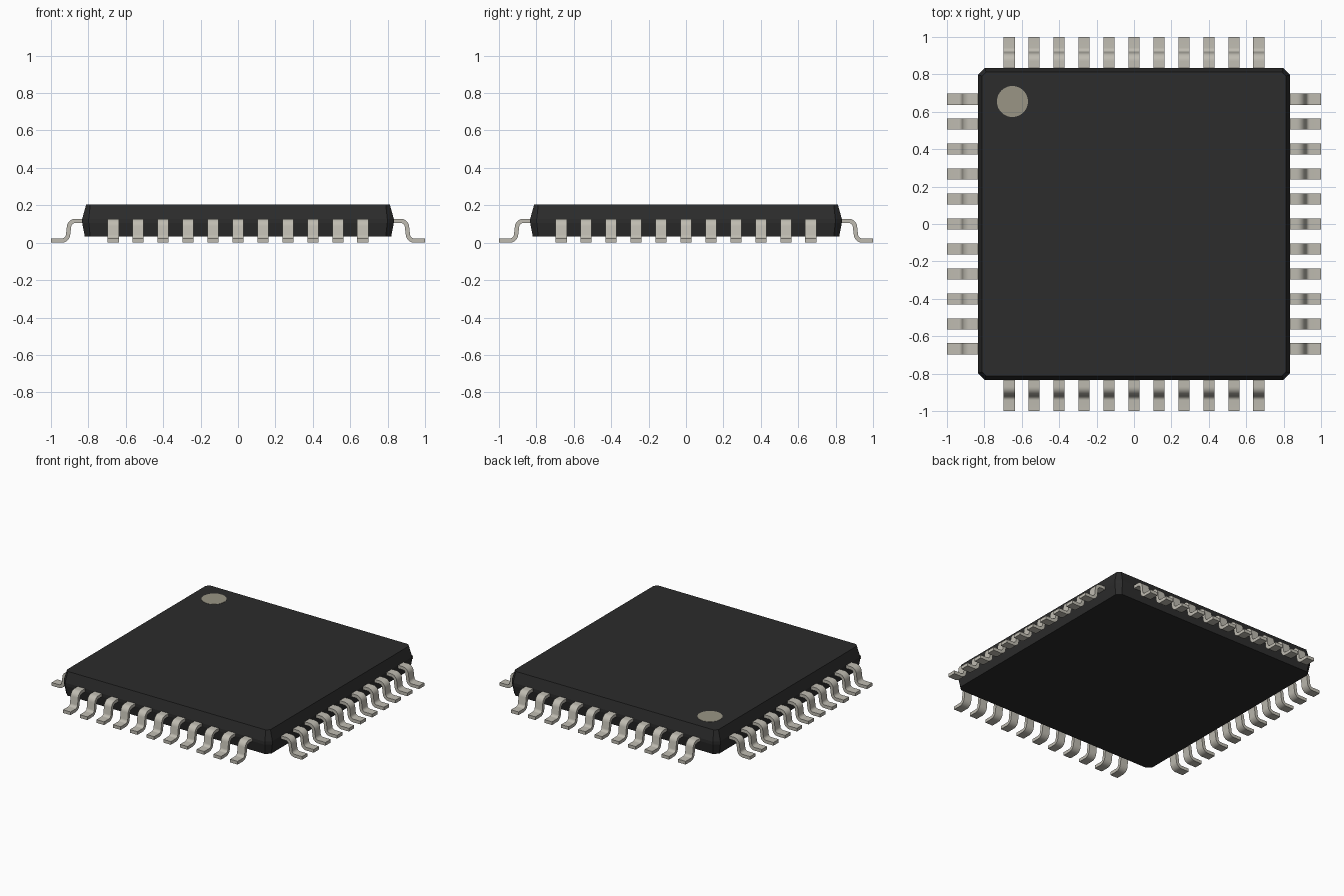
import bpy, bmesh, math
from mathutils import Matrix

cube = bpy.data.objects.get("Cube")
if cube:
    bpy.data.objects.remove(cube, do_unlink=True)


def material(name, rgb):
    m = bpy.data.materials.new(name)
    m.use_nodes = True
    m.diffuse_color = (*rgb, 1)
    bsdf = next(n for n in m.node_tree.nodes if n.type == 'BSDF_PRINCIPLED')
    bsdf.inputs["Base Color"].default_value = (*rgb, 1)
    return m


BLACK = material("black_plastic", (0.025, 0.025, 0.025))
METAL = material("lead_metal", (0.52, 0.50, 0.44))
MARK = material("marker_beige", (0.32, 0.30, 0.235))


def finish(bm, name, mat):
    bmesh.ops.recalc_face_normals(bm, faces=bm.faces)
    mesh = bpy.data.meshes.new(name)
    bm.to_mesh(mesh)
    bm.free()
    mesh.materials.append(mat)
    ob = bpy.data.objects.new(name, mesh)
    bpy.context.collection.objects.link(ob)
    return ob


# Package body: chamfered square sections, widest around the lead plane
bm = bmesh.new()
rings = []
for z, h, c in [(0.032, 0.819, 0.029), (0.106, 0.833, 0.035),
                (0.128, 0.833, 0.035), (0.203, 0.812, 0.022)]:
    k = h - c
    pts = [(k, -h), (h, -k), (h, k), (k, h), (-k, h), (-h, k), (-h, -k), (-k, -h)]
    rings.append([bm.verts.new((x, y, z)) for x, y in pts])
for a, b in zip(rings, rings[1:]):
    for i in range(8):
        j = (i + 1) % 8
        bm.faces.new((a[i], a[j], b[j], b[i]))
bm.faces.new(rings[0][::-1])
bm.faces.new(rings[-1])
finish(bm, "package_body", BLACK)

# Pin one marker: thin disc on the top face
bm = bmesh.new()
bmesh.ops.create_cone(bm, cap_ends=True, segments=48, radius1=0.083, radius2=0.083,
                      depth=0.004, matrix=Matrix.Translation((-0.65, 0.655, 0.2025)))
finish(bm, "pin_one_marker", MARK)

# Gull-wing lead profile: centre line of two arcs, thickened along its normal
THICK, WIDTH, PITCH, COUNT = 0.023, 0.06, 0.1335, 11
RADIUS, SWEEP, STEPS = 0.033, math.radians(83), 8
Z_TOP, Z_FOOT, X_MID = 0.1165, THICK / 2, 0.906
z_mid = (Z_TOP + Z_FOOT) / 2
drop = (Z_TOP - Z_FOOT) / 2 - RADIUS * (1 - math.cos(SWEEP))
reach = drop / math.tan(SWEEP) + RADIUS * math.sin(SWEEP)

upper = [(0.80, Z_TOP, 0.0)]
for i in range(STEPS + 1):
    t = SWEEP * i / STEPS
    upper.append((X_MID - reach + RADIUS * math.sin(t),
                  Z_TOP - RADIUS * (1 - math.cos(t)), t))
lower = [(2 * X_MID - x, 2 * z_mid - z, t) for x, z, t in reversed(upper[1:])]
path = upper + lower + [(1.0, Z_FOOT, 0.0)]


def offset(d):
    return [(x + d * math.sin(t), z + d * math.cos(t)) for x, z, t in path]


top_edge, bottom_edge = offset(THICK / 2), offset(-THICK / 2)


def add_lead(bm, y):
    rows = []
    for (xt, zt), (xb, zb) in zip(top_edge, bottom_edge):
        rows.append([bm.verts.new(p) for p in (
            (xt, y - WIDTH / 2, zt), (xt, y + WIDTH / 2, zt),
            (xb, y + WIDTH / 2, zb), (xb, y - WIDTH / 2, zb))])
    for a, b in zip(rows, rows[1:]):
        for i in range(4):
            j = (i + 1) % 4
            bm.faces.new((a[i], a[j], b[j], b[i]))
    bm.faces.new(rows[0])
    bm.faces.new(rows[-1][::-1])


# One row of leads on each of the four sides
for n, side in enumerate(("left", "back", "right", "front")):
    bm = bmesh.new()
    for i in range(COUNT):
        add_lead(bm, (i - (COUNT - 1) / 2) * PITCH)
    bmesh.ops.rotate(bm, verts=bm.verts, cent=(0, 0, 0),
                     matrix=Matrix.Rotation(n * math.pi / 2, 3, 'Z'))
    row = finish(bm, side + "_leads", METAL)
    bpy.ops.object.select_all(action='DESELECT')
    row.select_set(True)
    bpy.context.view_layer.objects.active = row
    bpy.ops.object.shade_smooth_by_angle(angle=math.radians(30))
